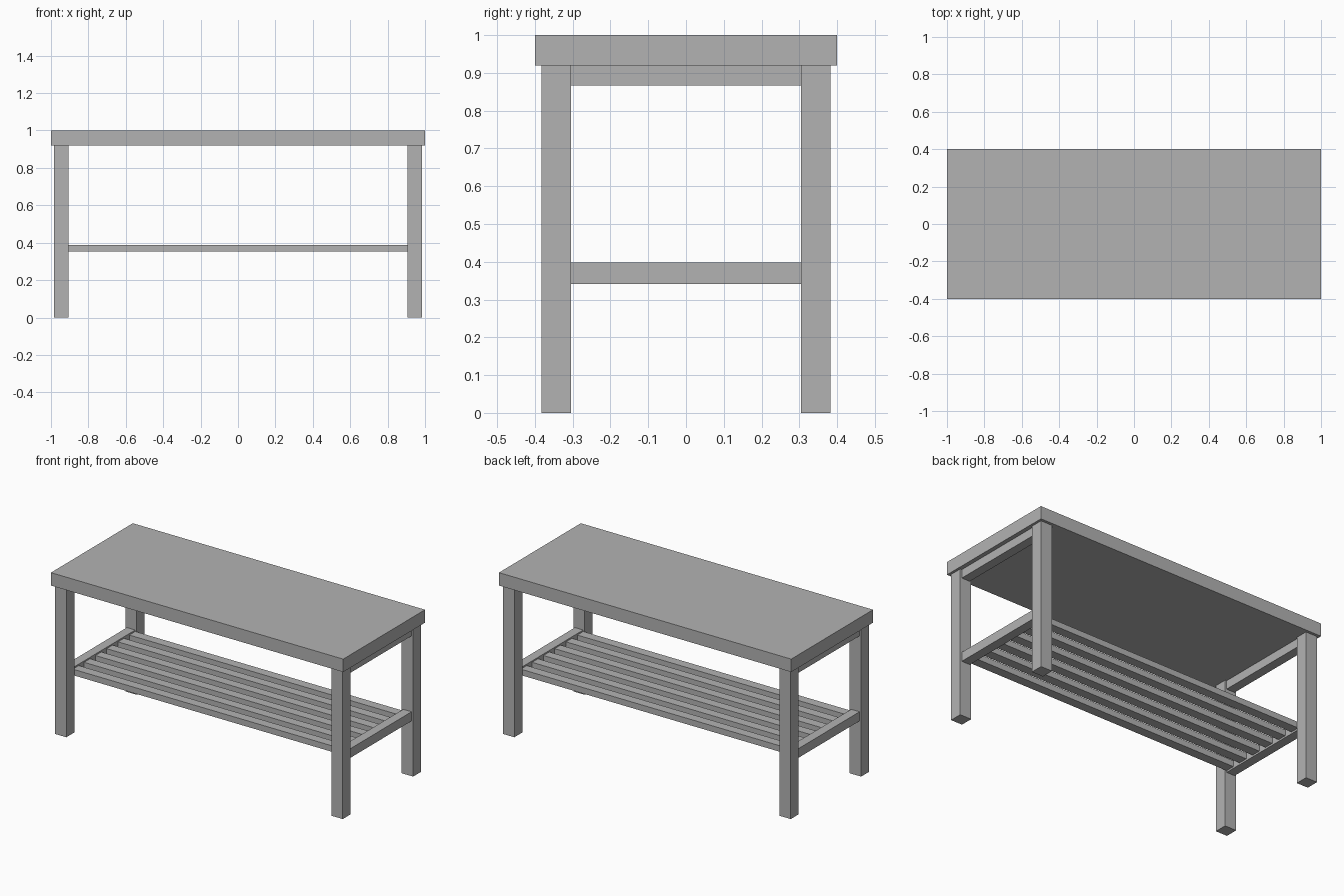
import bpy
import bmesh
from mathutils import Matrix, Vector

cube = bpy.data.objects.get("Cube")
if cube:
    bpy.data.objects.remove(cube, do_unlink=True)

grey = bpy.data.materials.new("plain_grey")
grey.use_nodes = True
COLOUR = (0.45, 0.45, 0.45, 1)
grey.diffuse_color = COLOUR
grey.node_tree.nodes["Principled BSDF"].inputs["Base Color"].default_value = COLOUR


def box(name, low, high):
    """Box spanning two opposite corners."""
    low, high = Vector(low), Vector(high)
    bm = bmesh.new()
    bmesh.ops.create_cube(bm, size=1, matrix=Matrix.Diagonal((*(high - low), 1)))
    mesh = bpy.data.meshes.new(name)
    bm.to_mesh(mesh)
    bm.free()
    mesh.materials.append(grey)
    obj = bpy.data.objects.new(name, mesh)
    obj.location = (low + high) / 2
    bpy.context.collection.objects.link(obj)
    return obj


TOP_UNDERSIDE = 0.92
LEG_IN, LEG_OUT = 0.907, 0.985        # leg extent along x
LEG_Y_IN, LEG_Y_OUT = 0.305, 0.383    # leg extent along y
RAIL_IN, RAIL_OUT = 0.917, 0.974      # rails sit within the leg width

# Table top
box("table_top", (-1, -0.4, TOP_UNDERSIDE), (1, 0.4, 1))

for side, sx in (("left", 1), ("right", -1)):
    x0, x1 = sorted((sx * LEG_IN, sx * LEG_OUT))
    # Legs
    for end, sy in (("front", -1), ("back", 1)):
        y0, y1 = sorted((sy * LEG_Y_IN, sy * LEG_Y_OUT))
        box(f"{end}_{side}_leg", (x0, y0, 0), (x1, y1, TOP_UNDERSIDE))
    # End rails between the legs
    x0, x1 = sorted((sx * RAIL_IN, sx * RAIL_OUT))
    for level, z0, z1 in (("upper", 0.867, TOP_UNDERSIDE), ("lower", 0.341, 0.398)):
        box(f"{level}_{side}_rail", (x0, -LEG_Y_IN, z0), (x1, LEG_Y_IN, z1))

# Shelf slats spaced evenly between the lower rails
SLATS, WIDTH = 6, 0.058
pitch = (2 * LEG_Y_IN - WIDTH) / (SLATS - 1)
for i in range(SLATS):
    y = -LEG_Y_IN + i * pitch
    box(f"shelf_slat_{i + 1}", (-RAIL_IN, y, 0.352), (RAIL_IN, y + WIDTH, 0.389))
